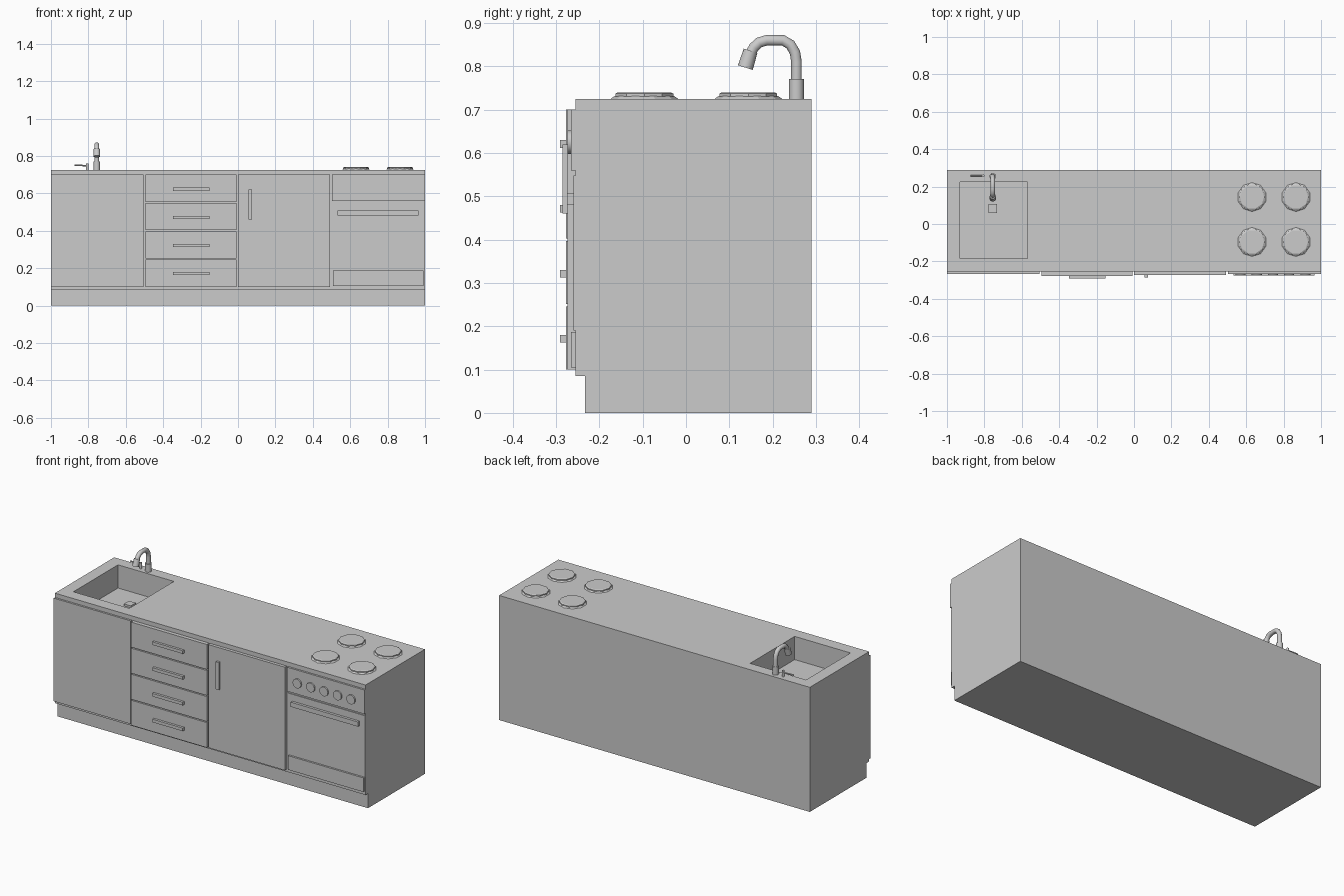
import bpy, bmesh, math
from mathutils import Vector

if "Cube" in bpy.data.objects:
    bpy.data.objects.remove(bpy.data.objects["Cube"])

TOP = 0.725      # worktop height
FACE = -0.255    # front plane of the carcass


def make(name, bm):
    bmesh.ops.recalc_face_normals(bm, faces=bm.faces)
    mesh = bpy.data.meshes.new(name)
    bm.to_mesh(mesh)
    bm.free()
    ob = bpy.data.objects.new(name, mesh)
    bpy.context.collection.objects.link(ob)
    return ob


def box(name, x0, x1, y0, y1, z0, z1):
    bm = bmesh.new()
    bmesh.ops.create_cube(bm, size=1)
    for v in bm.verts:
        v.co = ((x0 + x1) / 2 + v.co.x * (x1 - x0),
                (y0 + y1) / 2 + v.co.y * (y1 - y0),
                (z0 + z1) / 2 + v.co.z * (z1 - z0))
    return make(name, bm)


def rod(name, a, b, r, sides=16, r_end=None):
    a, b = Vector(a), Vector(b)
    bm = bmesh.new()
    bmesh.ops.create_cone(bm, cap_ends=True, segments=sides, radius1=r,
                          radius2=r if r_end is None else r_end, depth=(b - a).length)
    ob = make(name, bm)
    ob.location = (a + b) / 2
    ob.rotation_euler = (b - a).to_track_quat('Z', 'Y').to_euler()
    return ob


def smooth(ob):
    bpy.ops.object.select_all(action='DESELECT')
    ob.select_set(True)
    bpy.context.view_layer.objects.active = ob
    bpy.ops.object.shade_smooth_by_angle(angle=math.radians(35))


# Carcass: side profile with toe kick, extruded along x
profile = [(-0.233, 0), (0.29, 0), (0.29, TOP), (FACE, TOP), (FACE, 0.085), (-0.233, 0.085)]
bm = bmesh.new()
face = bm.faces.new([bm.verts.new((-1, y, z)) for y, z in profile])
ext = bmesh.ops.extrude_face_region(bm, geom=[face])
bmesh.ops.translate(bm, vec=(2, 0, 0),
                    verts=[g for g in ext['geom'] if isinstance(g, bmesh.types.BMVert)])
cabinet = make("cabinet_body", bm)

# Sink basin cut into the worktop
cutter = box("sink_cutter", -0.93, -0.57, -0.185, 0.225, 0.59, 0.80)
cutter.hide_render = True
mod = cabinet.modifiers.new("sink", 'BOOLEAN')
mod.operation, mod.object, mod.solver = 'DIFFERENCE', cutter, 'EXACT'
bpy.context.view_layer.objects.active = cabinet
bpy.ops.object.modifier_apply(modifier=mod.name)
bpy.data.objects.remove(cutter)
box("sink_drain", -0.777, -0.732, 0.06, 0.106, 0.588, 0.602)

# Doors
box("left_door", -1, -0.505, -0.266, FACE, 0.10, 0.70)
box("middle_door", 0.0, 0.493, -0.273, FACE, 0.10, 0.70)
box("middle_door_handle", 0.056, 0.076, -0.285, -0.272, 0.46, 0.62)

# Drawers
for i in range(4):
    z = 0.70 - i * 0.1515
    box(f"drawer_{i + 1}", -0.495, -0.007, -0.277, FACE, z - 0.1455, z)
    h = 0.621 - i * 0.15
    box(f"drawer_handle_{i + 1}", -0.348, -0.152, -0.291, -0.276, h - 0.009, h + 0.009)

# Oven
box("oven_control_panel", 0.503, 1, -0.266, FACE, 0.56, 0.70)
box("oven_door", 0.503, 1, -0.26, FACE, 0.19, 0.548)
box("oven_bottom_drawer", 0.508, 0.993, -0.266, FACE, 0.105, 0.187)
box("oven_handle", 0.532, 0.964, -0.275, -0.259, 0.481, 0.508)
for i in range(5):
    x = 0.57 + i * 0.0865
    smooth(rod(f"oven_knob_{i + 1}", (x, -0.265, 0.625), (x, -0.274, 0.625), 0.027, 16))

# Hob plates: flared trim ring below a chamfered ten-sided disc
for i, (x, y) in enumerate((x, y) for x in (0.631, 0.866) for y in (-0.096, 0.144)):
    rod(f"hob_ring_{i + 1}", (x, y, TOP - 0.001), (x, y, 0.732), 0.079, 10, 0.068)
    bm = bmesh.new()
    loops = [[bm.verts.new((x + r * math.cos(a), y + r * math.sin(a), z))
              for a in (math.tau * k / 10 for k in range(10))]
             for r, z in ((0.07, 0.73), (0.07, 0.737), (0.064, 0.74))]
    for lo, hi in zip(loops, loops[1:]):
        for k in range(10):
            bm.faces.new((lo[k], lo[(k + 1) % 10], hi[(k + 1) % 10], hi[k]))
    bm.faces.new(loops[0])
    bm.faces.new(loops[-1])
    make(f"hob_plate_{i + 1}", bm)

# Tap: base, curved spout, nozzle and lever
TX = -0.755
smooth(rod("tap_base", (TX, 0.255, TOP - 0.001), (TX, 0.255, 0.771), 0.0175))
path = [(0.255, 0.765), (0.255, 0.81), (0.2515, 0.832), (0.241, 0.85), (0.224, 0.86),
        (0.186, 0.86), (0.169, 0.855), (0.157, 0.844), (0.148, 0.828)]
curve = bpy.data.curves.new("tap_spout", 'CURVE')
curve.dimensions = '3D'
curve.bevel_depth = 0.0128
curve.bevel_resolution = 3
curve.use_fill_caps = True
spline = curve.splines.new('POLY')
spline.points.add(len(path) - 1)
for p, (y, z) in zip(spline.points, path):
    p.co = (TX, y, z, 1)
spline.use_smooth = True
bpy.context.collection.objects.link(bpy.data.objects.new("tap_spout", curve))
smooth(rod("tap_nozzle", (TX, 0.149, 0.836), (TX, 0.137, 0.797), 0.0165, 16, 0.018))
smooth(rod("lever_post", (-0.806, 0.258, TOP - 0.001), (-0.806, 0.258, 0.76), 0.007, 12))
smooth(rod("lever_arm", (-0.806, 0.258, 0.748), (-0.873, 0.258, 0.75), 0.004, 12))
